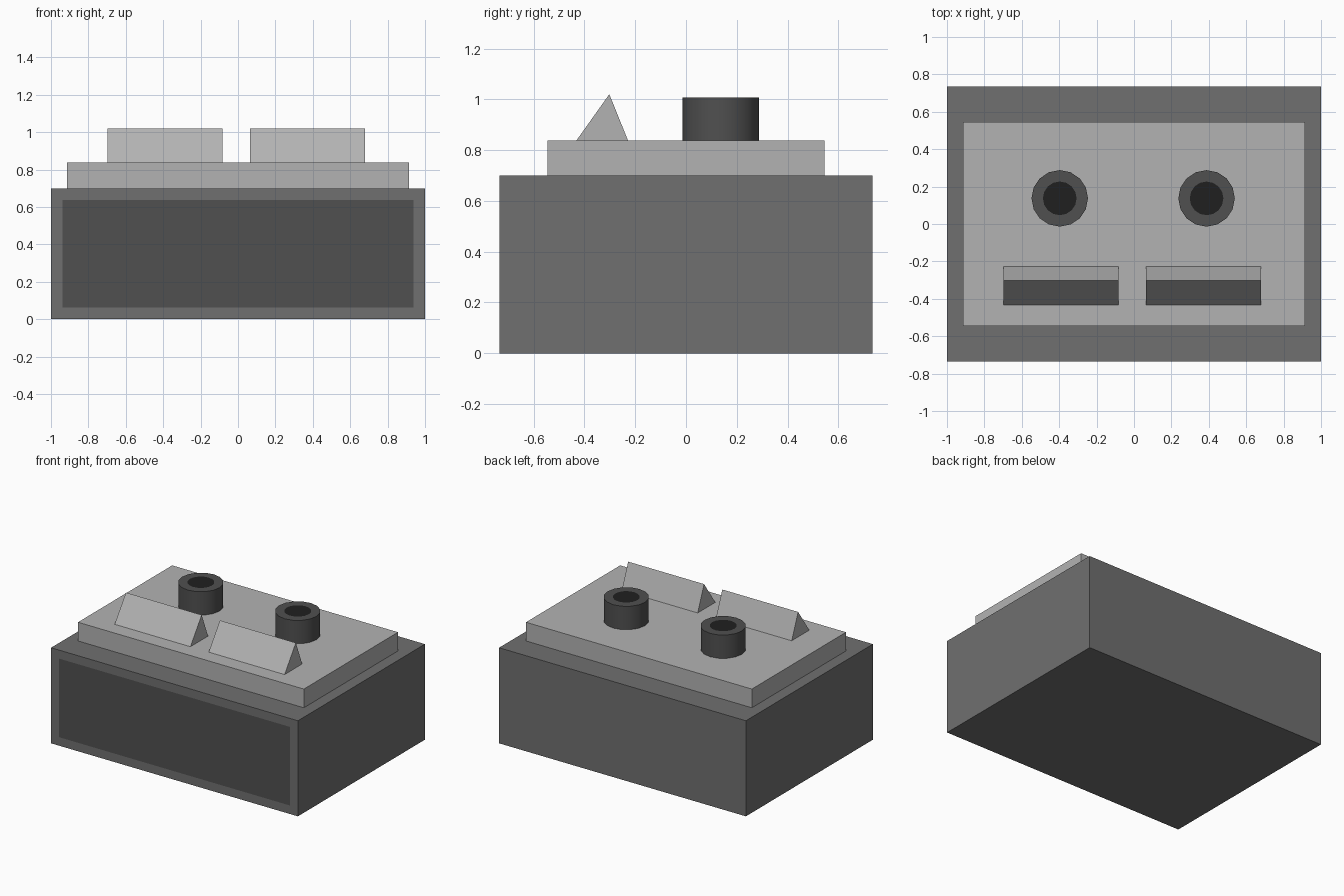
import bpy, bmesh
from mathutils import Matrix, Vector

if "Cube" in bpy.data.objects:
    bpy.data.objects.remove(bpy.data.objects["Cube"])


def grey(name, value):
    mat = bpy.data.materials.new(name)
    mat.diffuse_color = (value, value, value, 1)
    mat.use_nodes = True
    mat.node_tree.nodes["Principled BSDF"].inputs["Base Color"].default_value = mat.diffuse_color
    return mat


BODY = grey("body_grey", 0.16)
PANEL = grey("panel_grey", 0.08)
LIGHT = grey("light_grey", 0.45)
HOLE = grey("hole_black", 0.014)


def finish(bm, name, mats):
    bmesh.ops.recalc_face_normals(bm, faces=bm.faces[:])
    mesh = bpy.data.meshes.new(name)
    bm.to_mesh(mesh)
    bm.free()
    for m in mats:
        mesh.materials.append(m)
    obj = bpy.data.objects.new(name, mesh)
    bpy.context.collection.objects.link(obj)
    return obj


def inset_facing(bm, direction, thickness):
    """Inset the face looking along direction and give it the second material."""
    bm.normal_update()
    face = max(bm.faces, key=lambda f: f.normal.dot(Vector(direction)))
    bmesh.ops.inset_region(bm, faces=[face], thickness=thickness)
    face.material_index = 1


def box(x, y, z0, z1):
    bm = bmesh.new()
    place = Matrix.Translation((0, 0, (z0 + z1) / 2)) @ Matrix.Diagonal((2 * x, 2 * y, z1 - z0, 1))
    bmesh.ops.create_cube(bm, size=1, matrix=place)
    return bm


# Main body with a flush dark front panel
bm = box(1.0, 0.735, 0, 0.70)
inset_facing(bm, (0, -1, 0), 0.088)
finish(bm, "body", [BODY, PANEL])

# Raised top plate
finish(box(0.915, 0.545, 0.70, 0.837), "top_plate", [LIGHT])

# Triangular keys, extruded from their side profile
for side, x0, x1 in (("left", -0.697, -0.083), ("right", 0.065, 0.68)):
    bm = bmesh.new()
    profile = [(-0.432, 0.837), (-0.228, 0.837), (-0.302, 1.02)]
    face = bm.faces.new([bm.verts.new((x0, y, z)) for y, z in profile])
    new = bmesh.ops.extrude_face_region(bm, geom=[face], use_keep_orig=True)["geom"]
    moved = [v for v in new if isinstance(v, bmesh.types.BMVert)]
    bmesh.ops.translate(bm, verts=moved, vec=(x1 - x0, 0, 0))
    finish(bm, side + "_key", [LIGHT])

# Round sockets with a dark centre
for side, x in (("left", -0.397), ("right", 0.388)):
    bm = bmesh.new()
    bmesh.ops.create_cone(bm, cap_ends=True, segments=16, radius1=0.151, radius2=0.151,
                          depth=0.171, matrix=Matrix.Translation((x, 0.137, 0.9225)))
    inset_facing(bm, (0, 0, 1), 0.061)
    for f in bm.faces:
        f.smooth = abs(f.normal.z) < 0.5
    socket = finish(bm, side + "_socket", [PANEL, HOLE])
    for e in socket.data.edges:
        a, b = (socket.data.vertices[i].co for i in e.vertices)
        e.use_edge_sharp = abs(a.z - b.z) < 0.001
